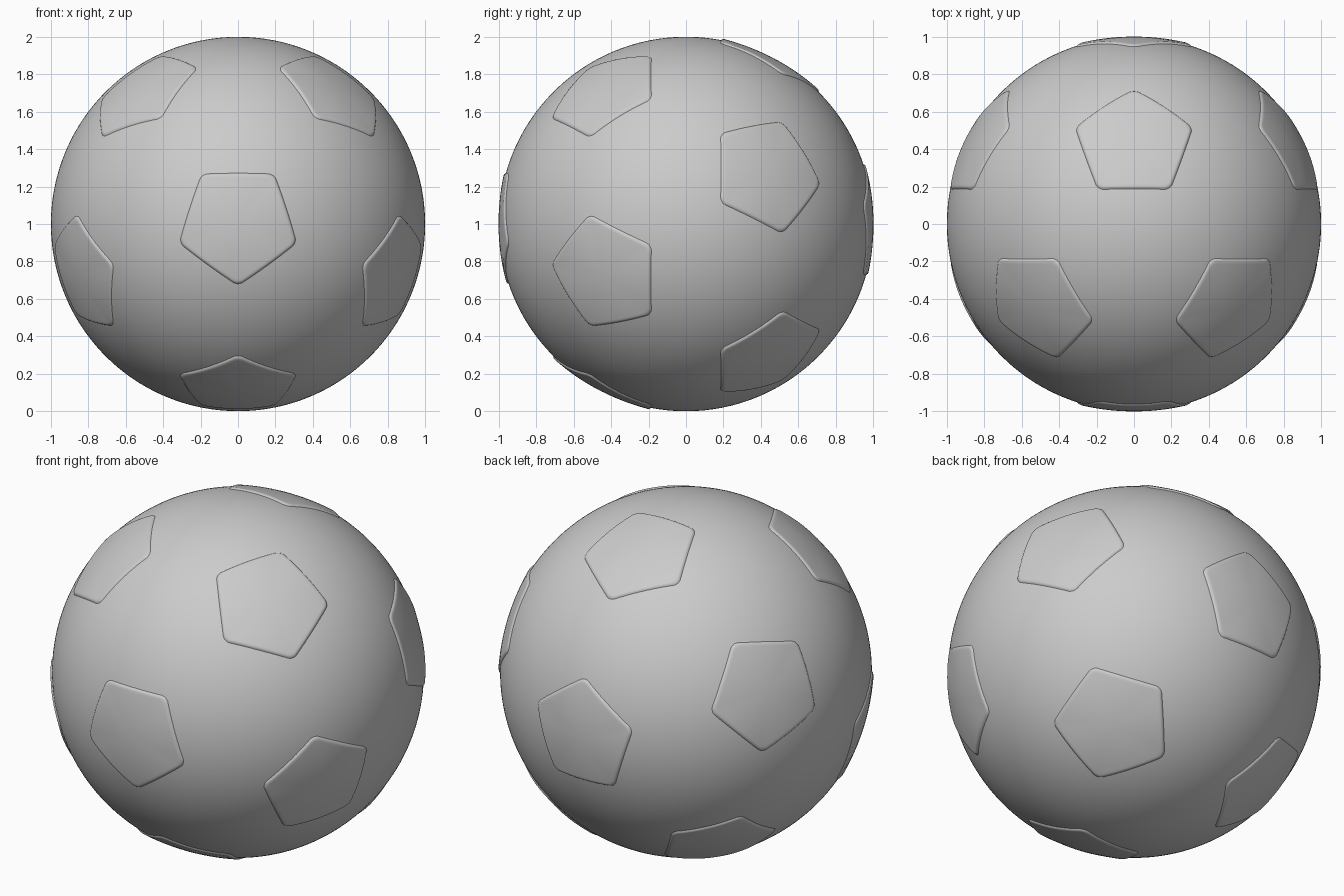
import bpy
import bmesh
from math import sin, cos, pi, sqrt, radians
from mathutils import Vector, Matrix

cube = bpy.data.objects.get("Cube")
if cube:
    bpy.data.objects.remove(cube, do_unlink=True)

CENTRE = Vector((0, 0, 1))
APOTHEM = 0.283     # tangent of the angle from panel centre to edge
CORNER = 0.05       # rounding of the panel corners

grey = bpy.data.materials.new("plain grey")
grey.use_nodes = True
colour = (0.6, 0.6, 0.6, 1)
grey.diffuse_color = colour
grey.node_tree.nodes["Principled BSDF"].inputs["Base Color"].default_value = colour


def finish(bm, name):
    mesh = bpy.data.meshes.new(name)
    bm.to_mesh(mesh)
    bm.free()
    mesh.materials.append(grey)
    mesh.shade_smooth()
    return mesh


def add(name, mesh, matrix):
    obj = bpy.data.objects.new(name, mesh)
    obj.matrix_world = matrix
    bpy.context.collection.objects.link(obj)


# Ball
bm = bmesh.new()
bmesh.ops.create_icosphere(bm, subdivisions=6, radius=1)
add("ball", finish(bm, "ball"), Matrix.Translation(CENTRE))


# Rounded pentagon outline, one corner pointing along +x
def pentagon():
    points = []
    inner = (APOTHEM - CORNER) / cos(pi / 5)
    for i in range(5):
        a = i * 2 * pi / 5
        hub = Vector((cos(a), sin(a))) * inner
        arc = [a + pi / 5 * (k / 4 - 1) for k in range(9)]
        points += [hub + Vector((cos(t), sin(t))) * CORNER for t in arc]
        # straight edge up to the next corner
        b = a + 2 * pi / 5
        nxt = Vector((cos(b), sin(b))) * inner + Vector((cos(arc[-1]), sin(arc[-1]))) * CORNER
        last = points[-1]
        points += [last.lerp(nxt, k / 8) for k in range(1, 8)]
    return points


# Raised panel, slightly flatter than the ball, with a soft rim
def panel_mesh():
    bm = bmesh.new()
    outline = pentagon()
    profile = [(k / 10, 1.0015 + 0.008 * (k / 10) ** 2) for k in range(1, 10)]
    profile += [(0.94, 1.0085), (0.965, 1.007), (0.985, 1.003), (1.01, 0.997)]
    middle = bm.verts.new((0, 0, 1.0015))
    previous = None
    n = len(outline)
    for scale, height in profile:
        ring = [bm.verts.new(Vector((p.x * scale, p.y * scale, 1)).normalized() * height)
                for p in outline]
        for i in range(n):
            j = (i + 1) % n
            if previous:
                bm.faces.new((previous[i], ring[i], ring[j], previous[j]))
            else:
                bm.faces.new((middle, ring[i], ring[j]))
        previous = ring
    return finish(bm, "panel")


# Twelve panel directions: front, back and two rings of five
directions = [Vector((0, -1, 0)), Vector((0, 1, 0))]
for side, turn in ((1, 90), (-1, -90)):
    for i in range(5):
        a = radians(turn + i * 72)
        directions.append(Vector((2 * cos(a), side, 2 * sin(a))) / sqrt(5))

panel = panel_mesh()
for index, normal in enumerate(directions):
    # point a corner at the nearest neighbouring panel
    neighbour = max((d for d in directions if d.dot(normal) < 0.9),
                    key=lambda d: d.dot(normal))
    x = (neighbour - normal * neighbour.dot(normal)).normalized()
    y = normal.cross(x)
    turn = Matrix((x, y, normal)).transposed().to_4x4()
    add(f"panel_{index + 1}", panel, Matrix.Translation(CENTRE) @ turn)
